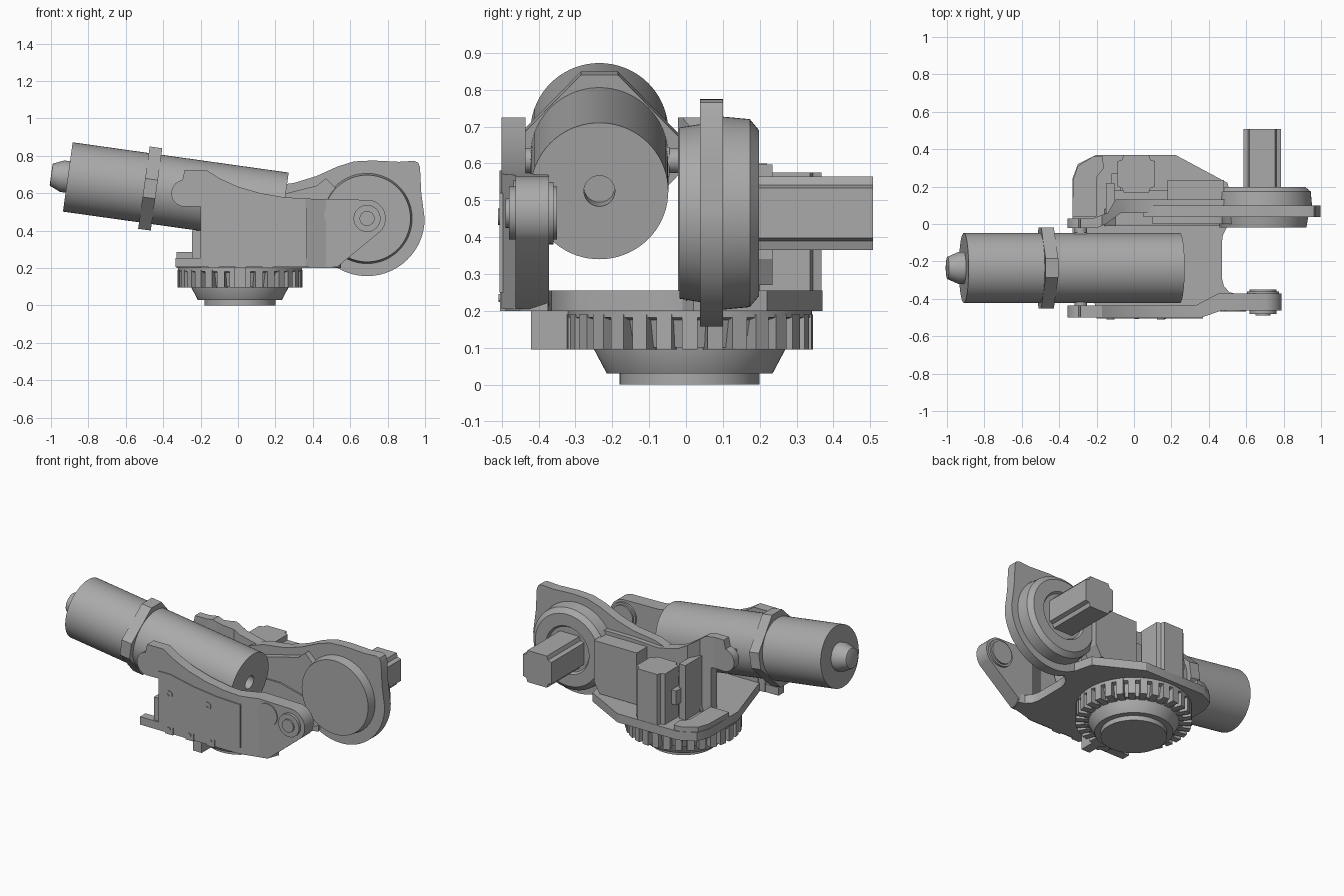
import bpy, bmesh, math
from mathutils import Vector, Matrix

if "Cube" in bpy.data.objects:
    bpy.data.objects.remove(bpy.data.objects["Cube"])

grey = bpy.data.materials.new("plain grey")
grey.diffuse_color = (0.40, 0.40, 0.40, 1)
grey.use_nodes = True
grey.node_tree.nodes["Principled BSDF"].inputs["Base Color"].default_value = grey.diffuse_color


def add(name, bm, smooth=True):
    bmesh.ops.recalc_face_normals(bm, faces=bm.faces[:])
    me = bpy.data.meshes.new(name)
    bm.to_mesh(me)
    bm.free()
    me.materials.append(grey)
    ob = bpy.data.objects.new(name, me)
    bpy.context.collection.objects.link(ob)
    if smooth:
        bpy.ops.object.select_all(action='DESELECT')
        bpy.context.view_layer.objects.active = ob
        ob.select_set(True)
        bpy.ops.object.shade_smooth_by_angle(angle=math.radians(28))
    return ob


def prism_bm(pts, axis, lo, hi, bm=None):
    """Extrude a 2D outline along x (y,z points), y (x,z) or z (x,y)."""
    bm = bm or bmesh.new()
    place = {'x': lambda a, b, t: (t, a, b), 'y': lambda a, b, t: (a, t, b),
             'z': lambda a, b, t: (a, b, t)}[axis]
    low = [bm.verts.new(place(a, b, lo)) for a, b in pts]
    top = [bm.verts.new(place(a, b, hi)) for a, b in pts]
    bm.faces.new(low)
    bm.faces.new(top)
    for i in range(len(pts)):
        j = (i + 1) % len(pts)
        bm.faces.new((low[i], low[j], top[j], top[i]))
    return bm


def prism(name, pts, axis, lo, hi):
    return add(name, prism_bm(pts, axis, lo, hi))


def box(name, x0, x1, y0, y1, z0, z1):
    return prism(name, [(x0, y0), (x1, y0), (x1, y1), (x0, y1)], 'z', z0, z1)


def lathe(name, profile, origin, direction, n=64):
    """Spin (radius, distance) points round a direction; ends on the axis."""
    bm = bmesh.new()
    rot = Vector(direction).to_track_quat('Z', 'Y').to_matrix().to_4x4()
    mat = Matrix.Translation(origin) @ rot
    rings = []
    for r, h in profile:
        rings.append([bm.verts.new(mat @ Vector((r * math.cos(2 * math.pi * k / n),
                     r * math.sin(2 * math.pi * k / n), h))) for k in range(n)])
    bm.faces.new(rings[0])
    bm.faces.new(rings[-1])
    for a, b in zip(rings, rings[1:]):
        for k in range(n):
            bm.faces.new((a[k], a[(k + 1) % n], b[(k + 1) % n], b[k]))
    return add(name, bm)


def arc(cx, cy, r, a0, a1, n=16):
    return [(cx + r * math.cos(math.radians(a0 + (a1 - a0) * i / n)),
             cy + r * math.sin(math.radians(a0 + (a1 - a0) * i / n))) for i in range(n + 1)]


def bent_wall(name, elevation, plan):
    """Side outline trimmed to a bent plan outline."""
    ob = prism(name, elevation, 'y', -0.8, 0.8)
    cutter = add(name + "_cutter", prism_bm(plan, 'z', 0.0, 1.2), False)
    cutter.hide_render = True
    cutter.hide_viewport = False
    mod = ob.modifiers.new("trim", 'BOOLEAN')
    mod.operation, mod.solver, mod.object = 'INTERSECT', 'EXACT', cutter
    bpy.ops.object.select_all(action='DESELECT')
    bpy.context.view_layer.objects.active = ob
    ob.select_set(True)
    bpy.ops.object.modifier_apply(modifier=mod.name)
    bpy.data.objects.remove(cutter)
    return ob


def motor_section(cx, cy, h=0.1, c=0.032):
    """Square with notched corners."""
    pts = []
    for sx, sy in ((1, 1), (-1, 1), (-1, -1), (1, -1)):
        corner = [(h, h - c), (h - c * .75, h - c * .75), (h - c, h)]
        if sx * sy < 0:
            corner.reverse()
        pts += [(cx + sx * a, cy + sy * b) for a, b in corner]
    return pts


# turntable foot and toothed ring
CX, CY = 0.01, 0.01
lathe("foot", [(0.19, 0), (0.19, 0.03), (0.225, 0.03), (0.26, 0.096), (0.26, 0.12)],
      (CX, CY, 0), (0, 0, 1))
lathe("ring", [(0.285, 0.1), (0.305, 0.175), (0.332, 0.182), (0.332, 0.21)],
      (CX, CY, 0), (0, 0, 1))
teeth = bmesh.new()
for k in range(30):
    t = 2 * math.pi * k / 30
    c, s = math.cos(t), math.sin(t)
    quad = [(0.25, -0.018), (0.334, -0.021), (0.334, 0.021), (0.25, 0.018)]
    prism_bm([(CX + r * c - w * s, CY + r * s + w * c) for r, w in quad], 'z', 0.095, 0.19, teeth)
add("ring_teeth", teeth, False)
box("pointer_block", -0.02, 0.04, -0.42, -0.28, 0.095, 0.205)

# floor
floor = [(-0.2, -0.46), (-0.25, -0.3), (-0.33, -0.05), (-0.33, 0.24), (-0.3, 0.32), (-0.2, 0.37),
         (0.22, 0.37), (0.5, 0.22), (0.55, 0.02), (0.5, -0.01), (0.475, -0.06), (0.47, -0.1),
         (0.47, -0.29), (0.48, -0.33), (0.51, -0.365), (0.55, -0.375), (0.52, -0.45),
         (0.36, -0.49), (-0.2, -0.49)]
prism("floor", floor, 'z', 0.2, 0.255)
prism("floor_rim", [(-0.33, 0.04), (-0.2, 0.04), (-0.2, 0.25), (-0.16, 0.3), (-0.17, 0.365),
                    (-0.22, 0.36), (-0.3, 0.31), (-0.325, 0.24)], 'z', 0.21, 0.285)
box("front_corner_block", -0.335, -0.2, -0.5, -0.445, 0.205, 0.255)
box("front_corner_riser", -0.245, -0.19, -0.49, -0.44, 0.205, 0.4)
for i, x in enumerate((-0.13, 0.015, 0.16)):
    box(f"front_lug_{i}", x - 0.028, x + 0.028, -0.505, -0.45, 0.2, 0.262)
    lathe(f"lug_pin_{i}", [(0.011, 0), (0.011, 0.006)], (x, -0.503, 0.235), (0, -1, 0), 12)

# front cradle wall with the bent arm
bump = [(-0.2, 0.53)] + arc(-0.285, 0.6, 0.072, 280, 100, 12) + [(-0.285, 0.725), (-0.17, 0.725)]
front = ([(-0.2, 0.205)] + bump + [(-0.1, 0.68), (0.0, 0.635), (0.12, 0.6), (0.25, 0.578),
         (0.4, 0.57)] + arc(0.69, 0.465, 0.1, 82, -42, 14) + [(0.53, 0.205)])
bent_wall("front_wall", front,
          [(-0.4, -0.5), (0.36, -0.5), (0.47, -0.462), (0.82, -0.462), (0.82, -0.372),
           (0.45, -0.372), (0.33, -0.435), (-0.4, -0.435)])
prism("front_panel", [(-0.2, 0.25), (0.37, 0.25), (0.37, 0.52), (0.2, 0.527), (0.05, 0.545),
                      (-0.12, 0.58), (-0.2, 0.58)], 'y', -0.506, -0.49)
lathe("arm_boss", [(0.072, 0), (0.072, 0.13)], (0.69, -0.48, 0.465), (0, 1, 0), 40)
lathe("arm_boss_cap", [(0.04, 0), (0.04, 0.02)], (0.69, -0.49, 0.465), (0, 1, 0), 24)
lathe("arm_washer", [(0.085, 0), (0.085, 0.03)], (0.69, -0.39, 0.465), (0, 1, 0), 40)
lathe("arm_disc", [(0.07, 0), (0.07, 0.02)], (0.53, -0.468, 0.485), (0, 1, 0), 32)
for i, x in enumerate((-0.125, 0.145)):
    lathe(f"wall_screw_{i}", [(0.022, 0), (0.022, 0.006), (0.01, 0.006), (0.01, 0.001)],
          (x, -0.504, 0.455), (0, -1, 0), 16)

# rear cradle wall, stepping back behind the barrel
rear = ([(-0.2, 0.205)] + bump + [(-0.12, 0.69), (-0.03, 0.64), (0.1, 0.61), (0.3, 0.62),
        (0.5, 0.62), (0.5, 0.205)])
bent_wall("rear_wall", rear,
          [(-0.4, -0.022), (-0.2, -0.022), (-0.15, 0.0), (-0.07, 0.06), (0.5, 0.06), (0.5, 0.13),
           (-0.1, 0.13), (-0.14, 0.06), (-0.22, 0.03), (-0.4, 0.03)])
prism("rear_wall_base", [(-0.16, 0.25), (0.5, 0.25), (0.5, 0.4), (0.3, 0.45), (-0.1, 0.45)],
      'y', -0.01, 0.08)
box("rear_rib", -0.15, -0.105, 0.03, 0.22, 0.25, 0.6)
box("rear_bracket", -0.12, 0.18, 0.1, 0.18, 0.25, 0.5)
prism("rear_gear_case", [(0.18, 0.27), (0.44, 0.27), (0.48, 0.34), (0.48, 0.597), (0.18, 0.597)],
      'y', 0.1, 0.235)
box("rear_latch", -0.12, -0.07, 0.16, 0.27, 0.36, 0.45)

# upright motor
prism("upright_motor", motor_section(0.012, 0.268), 'z', 0.25, 0.575)

# elevation drive: shaped plate, discs and sideways motor
DX, DZ = 0.69, 0.465
plate = (arc(DX, DZ, 0.308, 210, 360, 40) + [(0.98, 0.6), (0.973, 0.74), (0.962, 0.765),
         (0.94, 0.773), (0.86, 0.768), (0.72, 0.775), (0.62, 0.77), (0.53, 0.742), (0.42, 0.692),
         (0.3, 0.655), (0.15, 0.635), (0.05, 0.6), (0.05, 0.3), (0.3, 0.25)])
prism("drive_plate", plate, 'y', 0.038, 0.1)
lathe("front_disc", [(0.232, 0), (0.242, 0.06)], (DX, -0.018, DZ), (0, 1, 0), 72)
prism("disc_web", [(0.1, 0.56), (0.42, 0.64), (0.47, 0.68), (0.52, 0.63), (0.6, 0.6),
                   (0.6, 0.26), (0.5, 0.22), (0.1, 0.27)], 'y', 0.0, 0.05)
lathe("rear_disc", [(0.262, 0), (0.255, 0.075), (0.225, 0.1), (0.15, 0.1), (0.14, 0.085)],
      (DX, 0.098, DZ), (0, 1, 0), 72)
prism("side_motor", motor_section(DX - 0.005, DZ), 'y', 0.15, 0.508)

# barrel tilted upward to the left
A, B = Vector((-0.91, -0.235, 0.687)), Vector((0.245, -0.235, 0.525))
d = (B - A).normalized()
L = (B - A).length
lathe("barrel", [(0.187, 0), (0.187, L), (0.042, L), (0.042, L - 0.08)], A, d, 72)
lathe("nozzle", [(0.055, -0.09), (0.06, -0.088), (0.085, -0.03), (0.085, 0.01)], A, d, 40)

# eight-sided clamp collar
col = [(0.05, 0.222), (0.217, 0.05), (0.217, -0.05), (0.05, -0.222),
       (-0.05, -0.222), (-0.217, -0.05), (-0.217, 0.05), (-0.05, 0.222)]
bm = prism_bm(col, 'x', -0.034, 0.034)
tilt = math.atan2(-d.z, d.x)
bm.transform(Matrix.Translation(A + d * 0.445) @ Matrix.Rotation(tilt, 4, 'Y'))
add("collar", bm, False)

# trunnion pins either side of the barrel
for name, y in (("front_pin", -0.45), ("rear_pin", -0.075)):
    lathe(name, [(0.034, 0), (0.034, 0.055)], (-0.285, y, 0.608), (0, 1, 0), 24)
    box(name + "_pad", -0.32, -0.25, y + (0.03 if y < -0.2 else -0.01),
        y + (0.075 if y < -0.2 else 0.03), 0.565, 0.645)
